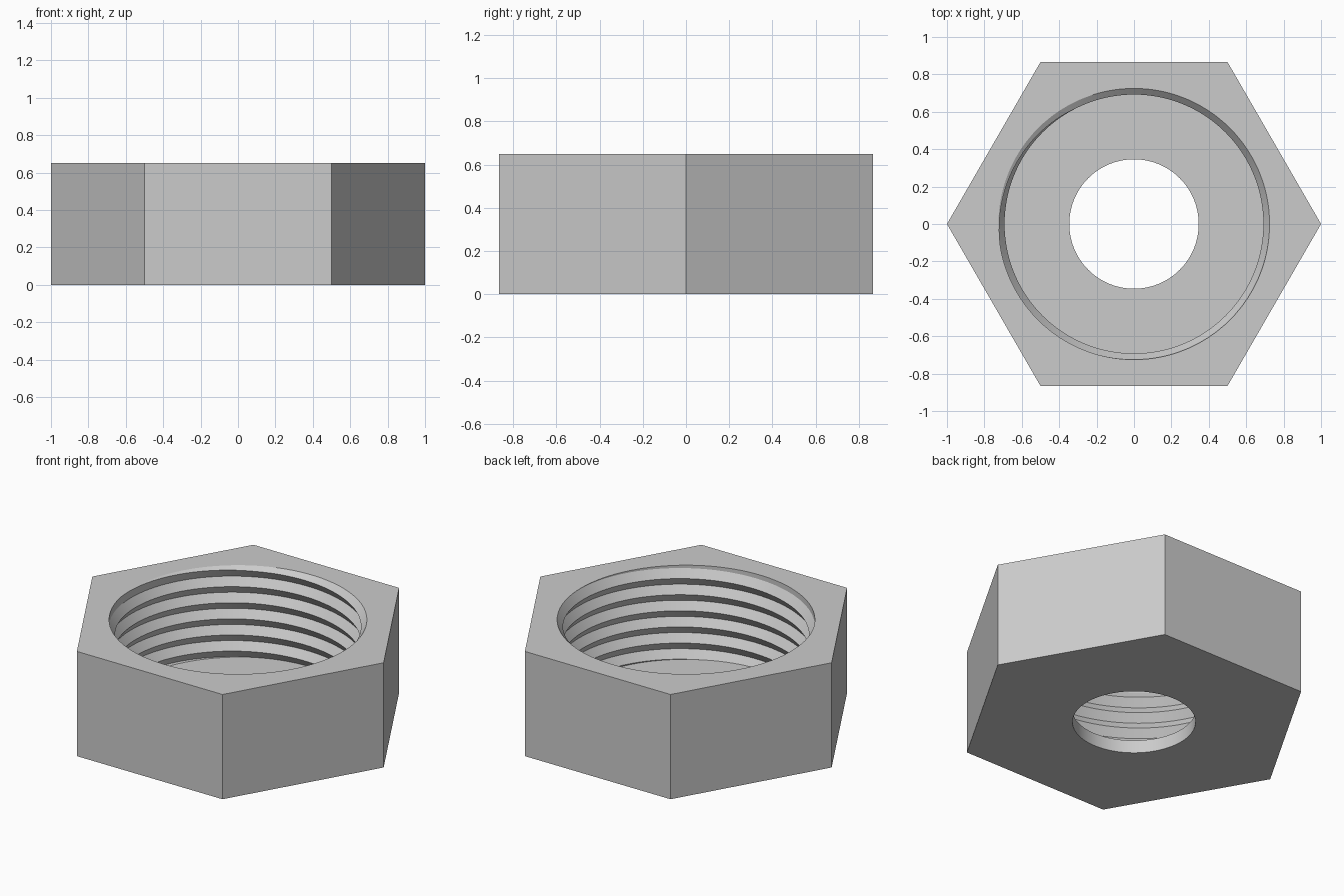
import bpy, bmesh, math

cube = bpy.data.objects.get("Cube")
if cube:
    bpy.data.objects.remove(cube, do_unlink=True)

HEIGHT, FLOOR = 0.65, 0.08      # nut height, thickness of the base web
HOLE, CREST, ROOT = 0.346, 0.692, 0.725
PITCH, CREST_Z = 0.1, 0.597     # thread pitch, height of a crest on the +x side
SEGMENTS = 120


def hex_radius(a):
    """Radius of the hexagon outline, corners on the x axis."""
    step = math.pi / 3
    return math.cos(step / 2) / math.cos(a % step - step / 2)


def thread_point(a, half_turn):
    """Crest or root of the right-handed thread, clipped to the bore."""
    z = CREST_Z + PITCH * a / math.tau + half_turn * PITCH / 2
    z = min(max(z, FLOOR), HEIGHT)
    phase = ((z - CREST_Z) / PITCH - a / math.tau) % 1
    r = CREST + (ROOT - CREST) * 2 * min(phase, 1 - phase)
    lead_in = ROOT - (HEIGHT - z) * 1.6    # chamfer at the mouth
    return max(r, lead_in), z


def section(a):
    """Closed cross-section of the nut at angle a."""
    pts = [(HOLE, 0), (HOLE, FLOOR)]
    pts += [thread_point(a, k) for k in range(-13, 4)]
    pts += [(hex_radius(a), HEIGHT), (hex_radius(a), 0)]
    return pts


# Sweep the section around the axis, then weld the seam and clipped thread ends
bm = bmesh.new()
columns = []
for i in range(SEGMENTS + 1):
    a = math.tau * i / SEGMENTS
    columns.append([bm.verts.new((r * math.cos(a), r * math.sin(a), z))
                    for r, z in section(a)])
for left, right in zip(columns, columns[1:]):
    for j in range(len(left)):
        bm.faces.new((left[j - 1], right[j - 1], right[j], left[j]))
bmesh.ops.remove_doubles(bm, verts=bm.verts, dist=0.0002)
bmesh.ops.recalc_face_normals(bm, faces=bm.faces)

mesh = bpy.data.meshes.new("threaded_hex_nut")
bm.to_mesh(mesh)
bm.free()
nut = bpy.data.objects.new("threaded_hex_nut", mesh)
bpy.context.collection.objects.link(nut)

# Plain grey finish
grey = bpy.data.materials.new("light_grey")
grey.use_nodes = True
colour = (0.6, 0.6, 0.6, 1)
grey.diffuse_color = colour
grey.node_tree.nodes["Principled BSDF"].inputs["Base Color"].default_value = colour
mesh.materials.append(grey)

# Round walls smooth, corners and thread edges sharp
bpy.ops.object.select_all(action='DESELECT')
nut.select_set(True)
bpy.context.view_layer.objects.active = nut
bpy.ops.object.shade_smooth_by_angle(angle=math.radians(25))
